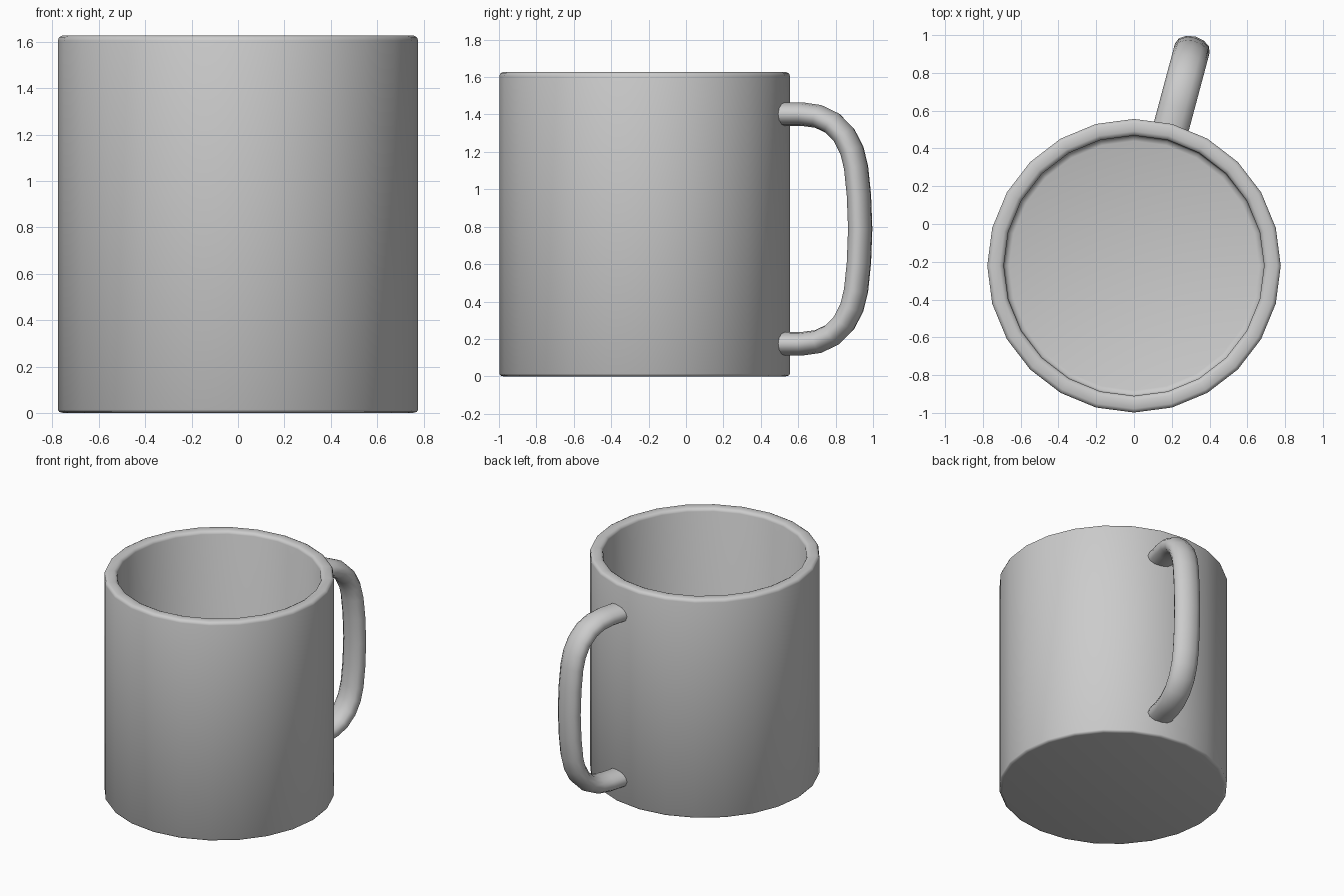
import bpy, bmesh, math
from mathutils import Vector

if "Cube" in bpy.data.objects:
    bpy.data.objects.remove(bpy.data.objects["Cube"])

CENTRE = Vector((0, -0.221, 0))


def finish(name, bm, angle):
    bmesh.ops.recalc_face_normals(bm, faces=bm.faces[:])
    mesh = bpy.data.meshes.new(name)
    bm.to_mesh(mesh)
    bm.free()
    ob = bpy.data.objects.new(name, mesh)
    bpy.context.collection.objects.link(ob)
    bpy.ops.object.select_all(action='DESELECT')
    ob.select_set(True)
    bpy.context.view_layer.objects.active = ob
    bpy.ops.object.shade_smooth_by_angle(angle=math.radians(angle))
    return ob


def skin(bm, rings):
    # bridge consecutive rings and cap both ends
    loops = [[bm.verts.new(p) for p in ring] for ring in rings]
    n = len(loops[0])
    for a, b in zip(loops, loops[1:]):
        for i in range(n):
            j = (i + 1) % n
            bm.faces.new((a[i], a[j], b[j], b[i]))
    bm.faces.new(loops[0])
    bm.faces.new(loops[-1])


# Cup: 24-sided wall with rounded rim, hollow inside
profile = [(0.755, 0.0), (0.771, 0.004), (0.777, 0.014), (0.777, 1.605),
           (0.772, 1.619), (0.757, 1.627), (0.712, 1.627), (0.696, 1.619),
           (0.689, 1.605), (0.689, 0.115), (0.682, 0.098), (0.66, 0.09)]
bm = bmesh.new()
skin(bm, [[CENTRE + Vector((r * math.sin(math.tau * i / 24),
                            r * math.cos(math.tau * i / 24), z))
           for i in range(24)] for r, z in profile])
finish("cup", bm, 50)

# Handle: oval section swept along a D-shaped path, 15 degrees off the back
turn = math.radians(15)
out = Vector((math.sin(turn), math.cos(turn), 0))
side = Vector((math.cos(turn), -math.sin(turn), 0))
up = Vector((0, 0, 1))
MID = 0.788
half = [(0.735, 0.614), (0.87, 0.614), (0.96, 0.602), (1.04, 0.565),
        (1.105, 0.50), (1.147, 0.42), (1.17, 0.33), (1.186, 0.18)]
path = [Vector(p) for p in half] + [Vector((1.193, 0))]
path += [Vector((r, -h)) for r, h in reversed(half)]
rings = []
for k, p in enumerate(path):
    t = (path[min(k + 1, len(path) - 1)] - path[max(k - 1, 0)]).normalized()
    normal = out * -t.y + up * t.x
    c = CENTRE + out * p.x + up * (MID + p.y)
    rings.append([c + normal * 0.063 * math.sin(math.tau * i / 12)
                  + side * 0.095 * math.cos(math.tau * i / 12)
                  for i in range(12)])
bm = bmesh.new()
skin(bm, rings)
finish("handle", bm, 60)
